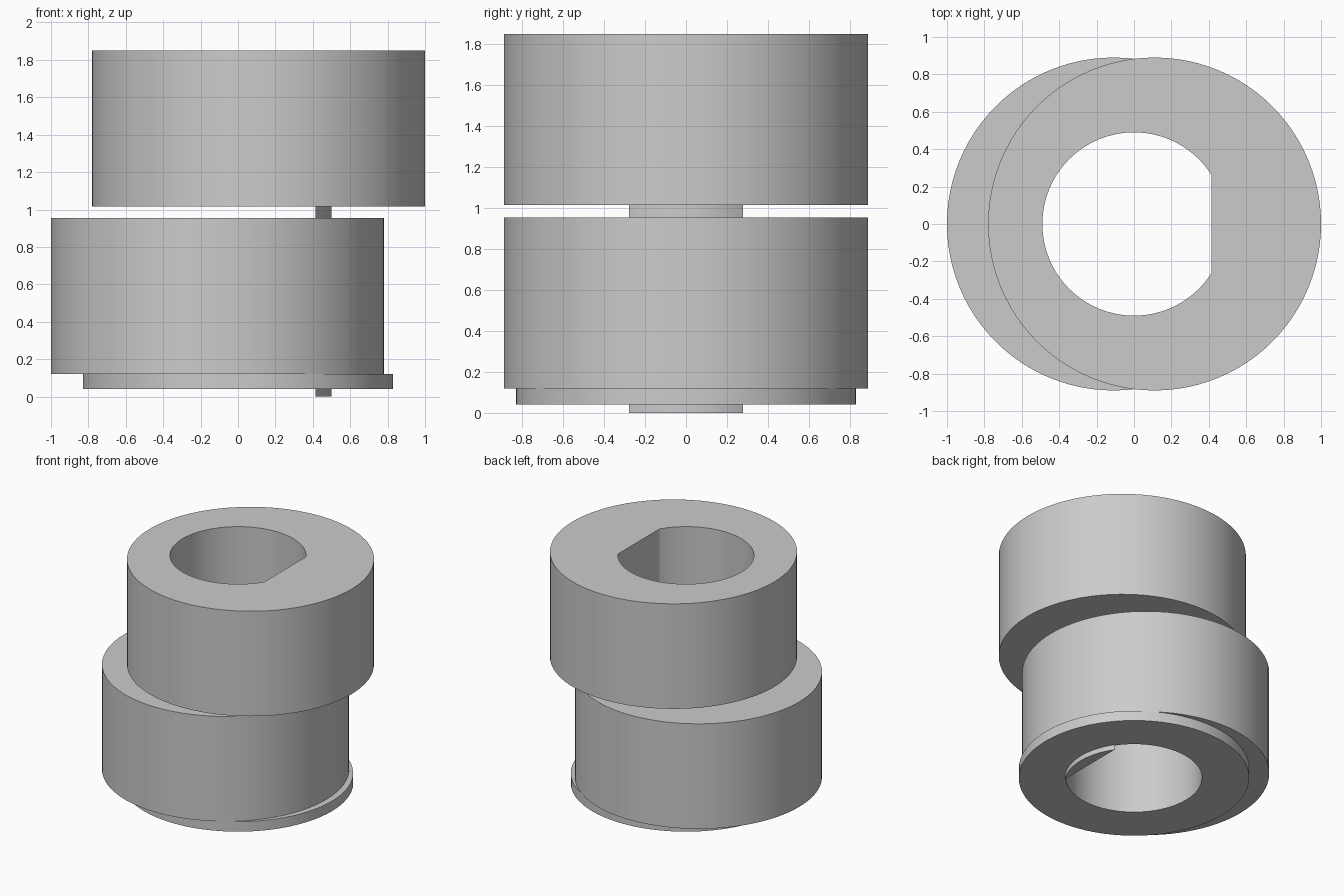
import bpy
import bmesh
import math

cube = bpy.data.objects.get("Cube")
if cube:
    bpy.data.objects.remove(cube, do_unlink=True)

BORE = 0.49      # bore radius
FLAT = 0.415     # x of the flat side of the bore

grey = bpy.data.materials.new("plain grey")
grey.use_nodes = True
colour = (0.6, 0.6, 0.6, 1)
grey.diffuse_color = colour
grey.node_tree.nodes["Principled BSDF"].inputs["Base Color"].default_value = colour


def circle(radius, cx=0, count=96):
    return [(cx + radius * math.cos(math.tau * i / count),
             radius * math.sin(math.tau * i / count)) for i in range(count)]


def prism(name, outline, z0, z1):
    """Extrude a flat outline between two heights."""
    bm = bmesh.new()
    base = bm.faces.new([bm.verts.new((x, y, z0)) for x, y in outline])
    top = bmesh.ops.extrude_face_region(bm, geom=[base])["geom"]
    verts = [v for v in top if isinstance(v, bmesh.types.BMVert)]
    bmesh.ops.translate(bm, verts=verts, vec=(0, 0, z1 - z0))
    bmesh.ops.recalc_face_normals(bm, faces=bm.faces)
    mesh = bpy.data.meshes.new(name)
    bm.to_mesh(mesh)
    bm.free()
    mesh.materials.append(grey)
    obj = bpy.data.objects.new(name, mesh)
    bpy.context.collection.objects.link(obj)
    return obj


def smooth(obj):
    bpy.ops.object.select_all(action="DESELECT")
    obj.select_set(True)
    bpy.context.view_layer.objects.active = obj
    bpy.ops.object.shade_smooth_by_angle(angle=math.radians(30))


# D-shaped bore outline and the circular segment that fills its flat side
half = math.acos(FLAT / BORE)


def arc(radius, start, end, count):
    return [(radius * math.cos(start + (end - start) * i / count),
             radius * math.sin(start + (end - start) * i / count))
            for i in range(count + 1)]


bore_cutter = prism("bore_cutter", arc(BORE, half, math.tau - half, 80), -0.5, 2.5)

# Eccentric drums and the centred base flange, all with the same bore
for name, radius, cx, z0, z1 in (
        ("base_flange", 0.83, 0, 0.04, 0.12),
        ("lower_drum", 0.89, -0.11, 0.12, 0.955),
        ("upper_drum", 0.89, 0.11, 1.015, 1.85)):
    drum = prism(name, circle(radius, cx), z0, z1)
    cut = drum.modifiers.new("bore", "BOOLEAN")
    cut.operation = "DIFFERENCE"
    cut.solver = "EXACT"
    cut.object = bore_cutter
    bpy.context.view_layer.objects.active = drum
    bpy.ops.object.modifier_apply(modifier=cut.name)
    smooth(drum)

bpy.data.objects.remove(bore_cutter, do_unlink=True)

# Key segments bridging the drums and showing below the flange
key_half = math.acos(FLAT / 0.5)
for name, z0, z1 in (("bottom_key", 0, 0.04), ("joining_key", 0.955, 1.015)):
    smooth(prism(name, arc(0.5, -key_half, key_half, 16), z0, z1))
